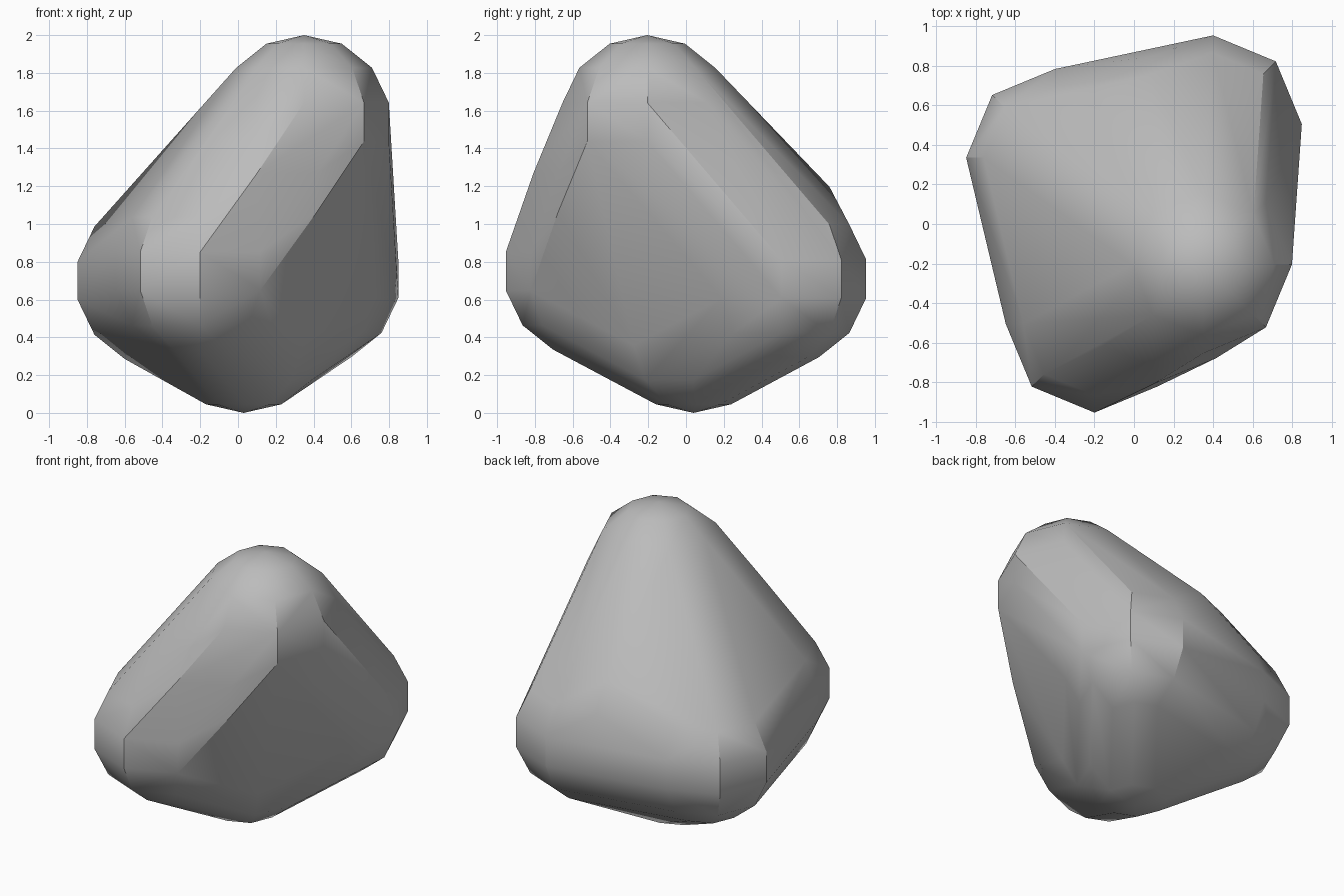
import bpy
import bmesh
import math
from mathutils import Matrix

default = bpy.data.objects.get("Cube")
if default:
    bpy.data.objects.remove(default, do_unlink=True)

# Stone colour
stone = bpy.data.materials.new("grey_stone")
stone.use_nodes = True
grey = (0.5, 0.5, 0.5, 1)
stone.diffuse_color = grey
stone.node_tree.nodes["Principled BSDF"].inputs["Base Color"].default_value = grey

# Rounded lumps that the boulder is wrapped around
RADIUS = 0.46
LUMPS = {
    "front": (-0.2, -0.505, 0.75),
    "back_right": (-0.4, 0.335, 0.7),
    "back_left": (0.4, 0.505, 0.71),
    "peak": (0.35, -0.205, 1.54),
    "base": (0.03, 0.04, 0.46),
    "back_ridge": (0.09, 0.4, 0.91),
    "front_ridge": (0.1, -0.36, 1.165),
}

bm = bmesh.new()
for centre in LUMPS.values():
    bmesh.ops.create_uvsphere(bm, u_segments=8, v_segments=7, radius=RADIUS,
                              matrix=Matrix.Translation(centre))

# Keep only the points, then wrap them in one convex skin
bmesh.ops.delete(bm, geom=bm.edges[:], context='EDGES_FACES')
hull = bmesh.ops.convex_hull(bm, input=bm.verts[:])
spare = {v for v in hull["geom_interior"] + hull["geom_unused"]
         if isinstance(v, bmesh.types.BMVert)}
bmesh.ops.delete(bm, geom=list(spare), context='VERTS')
bmesh.ops.recalc_face_normals(bm, faces=bm.faces[:])

mesh = bpy.data.meshes.new("boulder")
bm.to_mesh(mesh)
bm.free()
mesh.materials.append(stone)
boulder = bpy.data.objects.new("boulder", mesh)
bpy.context.collection.objects.link(boulder)

# Soft shading with crisp ridges
bpy.ops.object.select_all(action='DESELECT')
boulder.select_set(True)
bpy.context.view_layer.objects.active = boulder
bpy.ops.object.shade_smooth_by_angle(angle=math.radians(30))
